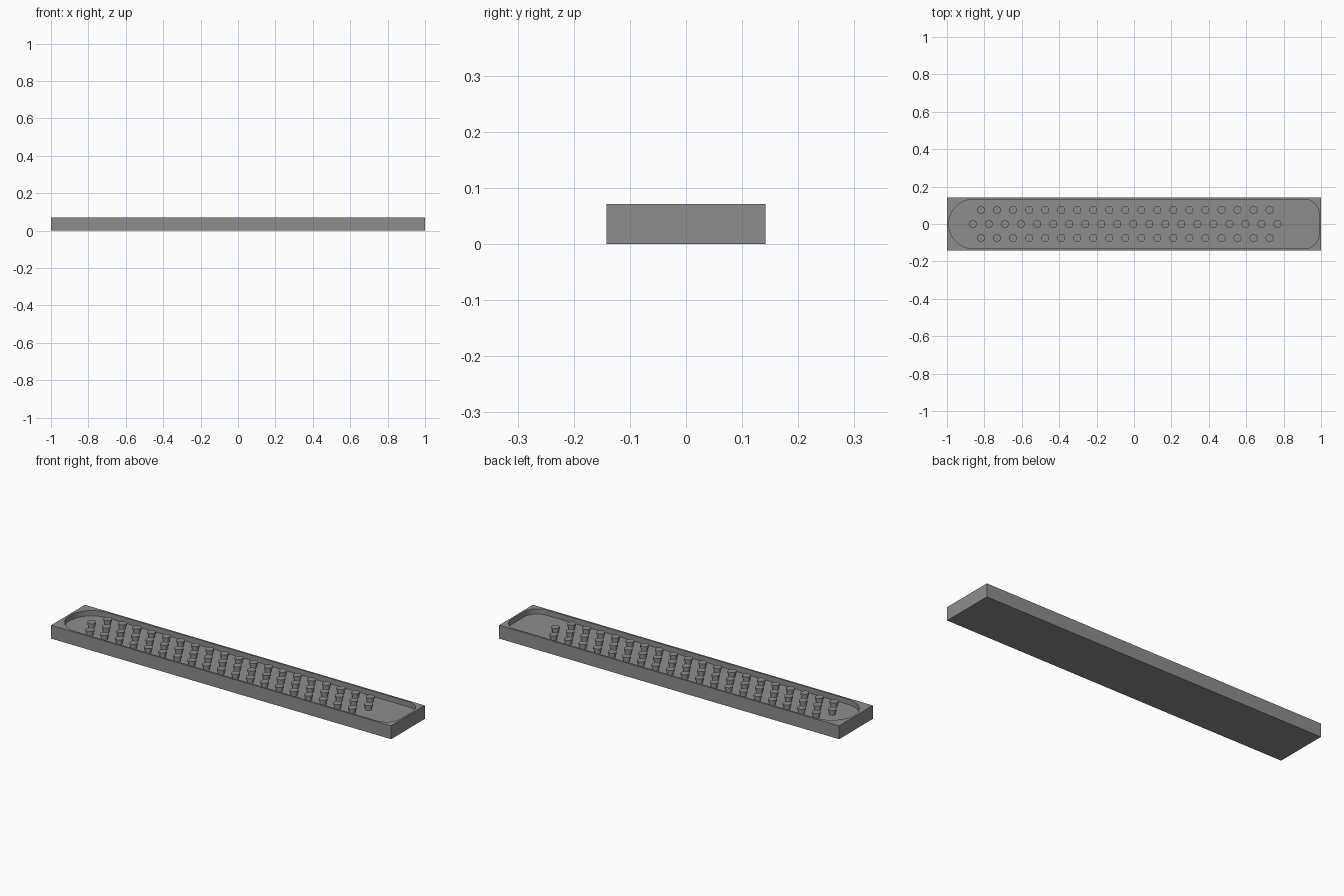
import bpy, bmesh
from math import pi, sin, cos, radians

cube = bpy.data.objects.get("Cube")
if cube:
    bpy.data.objects.remove(cube, do_unlink=True)

LENGTH, WIDTH, HEIGHT = 2.0, 0.284, 0.071
FLOOR = 0.043
PITCH = 0.0857

grey = bpy.data.materials.new("grey")
grey.use_nodes = True
grey.diffuse_color = (0.27, 0.27, 0.27, 1)
grey.node_tree.nodes["Principled BSDF"].inputs["Base Color"].default_value = grey.diffuse_color


def add_object(name, bm):
    bmesh.ops.recalc_face_normals(bm, faces=bm.faces)
    mesh = bpy.data.meshes.new(name)
    bm.to_mesh(mesh)
    bm.free()
    mesh.materials.append(grey)
    obj = bpy.data.objects.new(name, mesh)
    bpy.context.collection.objects.link(obj)
    return obj


def shade(obj):
    bpy.ops.object.select_all(action='DESELECT')
    obj.select_set(True)
    bpy.context.view_layer.objects.active = obj
    bpy.ops.object.shade_smooth_by_angle(angle=radians(30))


def arc(cx, cy, r, start, end, steps):
    angles = [start + (end - start) * i / steps for i in range(steps + 1)]
    return [(cx + r * cos(a), cy + r * sin(a)) for a in angles]


# Tray block
bm = bmesh.new()
bmesh.ops.create_cube(bm, size=1)
bmesh.ops.scale(bm, vec=(LENGTH, WIDTH, HEIGHT), verts=bm.verts)
bmesh.ops.translate(bm, vec=(0, 0, HEIGHT / 2), verts=bm.verts)
tray = add_object("tray", bm)

# Pocket cutter: half-round at one end, rounded corners at the other
half, end, corner = 0.132, 0.99, 0.08
outline = arc(half - end, 0, half, pi / 2, 3 * pi / 2, 32)
outline += arc(end - corner, corner - half, corner, -pi / 2, 0, 12)
outline += arc(end - corner, half - corner, corner, 0, pi / 2, 12)
bm = bmesh.new()
base = bm.faces.new([bm.verts.new((x, y, FLOOR)) for x, y in outline])
top = bmesh.ops.extrude_face_region(bm, geom=[base])["geom"]
bmesh.ops.translate(bm, vec=(0, 0, 0.1), verts=[v for v in top if isinstance(v, bmesh.types.BMVert)])
cutter = add_object("pocket_cutter", bm)
cutter.hide_render = True

# Cut the pocket and discard the cutter
cut = tray.modifiers.new("pocket", 'BOOLEAN')
cut.operation, cut.object, cut.solver = 'DIFFERENCE', cutter, 'EXACT'
bpy.context.view_layer.objects.active = tray
bpy.ops.object.modifier_apply(modifier=cut.name)
bpy.data.objects.remove(cutter, do_unlink=True)
shade(tray)


# Pins: a narrow stem under a wider flat head
def add_pin(bm, x, y, sides=24):
    profile = [(0.016, FLOOR), (0.016, 0.06), (0.021, 0.06), (0.021, HEIGHT)]
    rings = [[bm.verts.new((px, py, z)) for px, py in arc(x, y, r, 0, 2 * pi, sides)[:-1]]
             for r, z in profile]
    for low, high in zip(rings, rings[1:]):
        for i in range(sides):
            j = (i + 1) % sides
            bm.faces.new((low[i], low[j], high[j], high[i]))
    bm.faces.new(rings[-1])


# Three staggered rows
for name, y, start, count in (("front_pins", -0.075, -0.818, 19),
                              ("middle_pins", 0, -0.861, 20),
                              ("back_pins", 0.075, -0.818, 19)):
    bm = bmesh.new()
    for i in range(count):
        add_pin(bm, start + i * PITCH, y)
    shade(add_object(name, bm))
